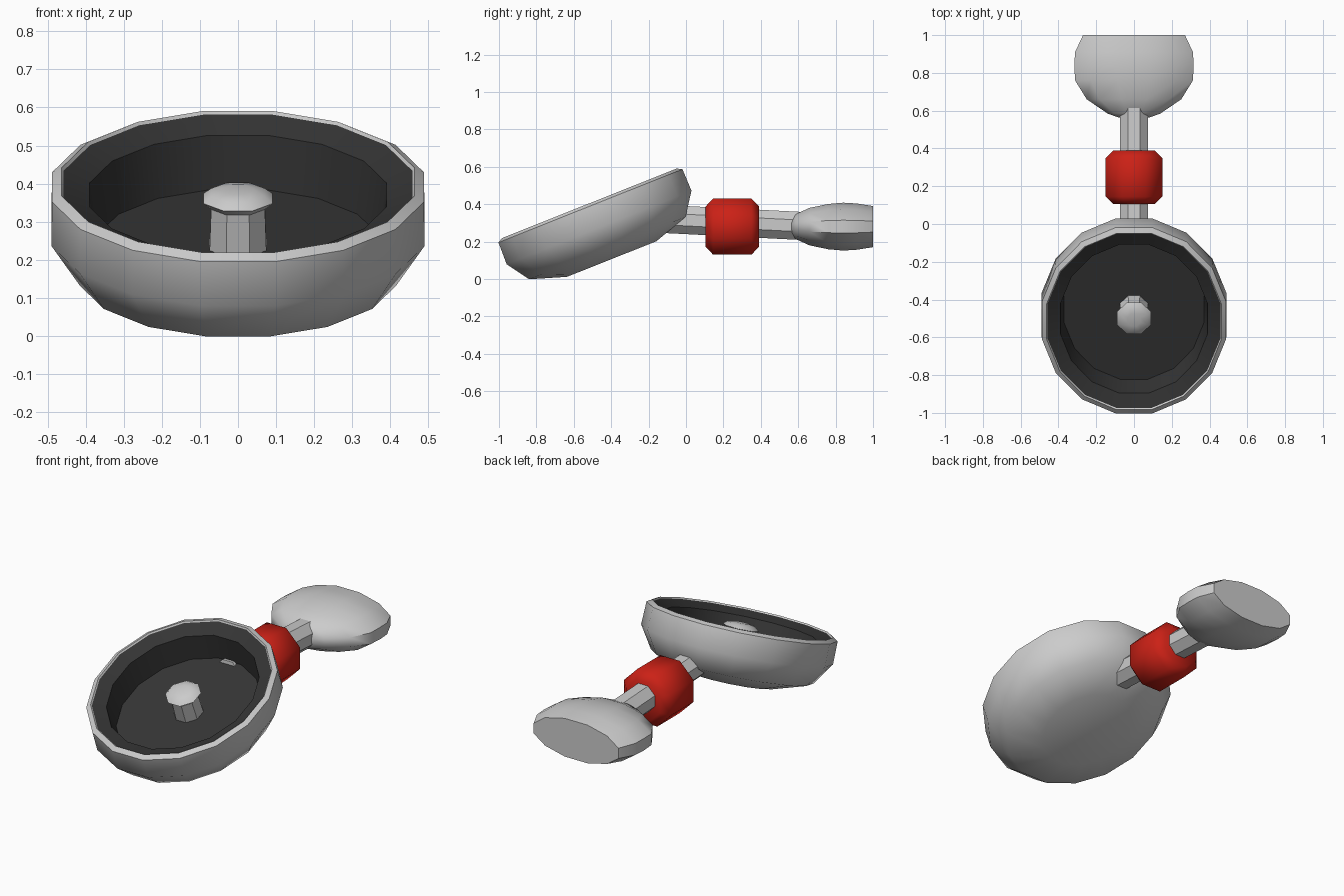
import bpy, bmesh, math
from mathutils import Matrix

if "Cube" in bpy.data.objects:
    bpy.data.objects.remove(bpy.data.objects["Cube"])


def material(name, rgb):
    m = bpy.data.materials.new(name)
    m.diffuse_color = (*rgb, 1)
    m.use_nodes = True
    m.node_tree.nodes["Principled BSDF"].inputs["Base Color"].default_value = m.diffuse_color
    return m


def loft(name, rings, sides, matrix, mat=None, cap_start=True, cap_end=True, angle=40):
    """Stack of flat-sided rings (height, half_width_x, half_width_y) along local z."""
    bm = bmesh.new()
    k = 1 / math.cos(math.pi / sides)
    loops = []
    for h, rx, ry in rings:
        loops.append([bm.verts.new((rx * k * math.cos(2 * math.pi * (i + .5) / sides),
                                    ry * k * math.sin(2 * math.pi * (i + .5) / sides), h))
                      for i in range(sides)])
    for a, b in zip(loops, loops[1:]):
        for i in range(sides):
            j = (i + 1) % sides
            bm.faces.new((a[i], a[j], b[j], b[i]))
    if cap_start:
        bm.faces.new(loops[0][::-1])
    if cap_end:
        bm.faces.new(loops[-1])
    bm.transform(matrix)
    me = bpy.data.meshes.new(name)
    bm.to_mesh(me)
    bm.free()
    ob = bpy.data.objects.new(name, me)
    bpy.context.collection.objects.link(ob)
    if mat:
        me.materials.append(mat)
    bpy.ops.object.select_all(action='DESELECT')
    ob.select_set(True)
    bpy.context.view_layer.objects.active = ob
    bpy.ops.object.shade_smooth_by_angle(angle=math.radians(angle))
    return ob


dark = material("dark_lining", (.035, .035, .035))
red = material("red_collar", (.6, .015, .008))

# Tilted dish frame; the dish is slightly longer along its slope
dish = Matrix.Rotation(math.radians(21.7), 4, 'X') @ Matrix.Translation((0, -.33, 0))
oval = lambda prof: [(h, r, r * 1.085) for h, r in prof]

# Dish shell with rim
loft("dish_shell", oval([(.246, .237), (.309, .415), (.428, .49), (.552, .488),
                         (.567, .463), (.555, .455)]), 16, dish, cap_end=False)

# Dark inside: narrow ledge, wall and floor (listed inward, so faces point up)
loft("dish_lining", oval([(.56, .46), (.53, .39), (.385, .37)]), 16, dish, dark,
     cap_start=False)

# Centre post and knob
loft("centre_post", [(.37, .075, .075), (.52, .07, .07)], 8, dish)
loft("post_knob", [(.495, .065, .065), (.52, .09, .09), (.537, .07, .07),
                   (.545, .035, .035)], 8, dish)

# Arm, sloping gently down towards the back
arm = Matrix.Translation((0, -.1, .32)) @ Matrix.Rotation(math.radians(-92.9), 4, 'X')
loft("arm", [(0, .075, .075), (.72, .075, .075)], 8, arm)

# Red collar round the arm
along_y = Matrix.Translation((0, 0, .28)) @ Matrix.Rotation(math.radians(-90), 4, 'X')
loft("collar", [(.105, .108, .108), (.145, .15, .15), (.35, .15, .15),
                (.39, .108, .108)], 8, along_y, red, angle=50)

# Flattened rounded paddle with a cut-off back end
loft("paddle", [(.563, .08, .04), (.585, .14, .066), (.66, .25, .1), (.76, .312, .121),
                (.84, .316, .128), (.91, .312, .124), (1, .27, .11)], 12, along_y, angle=50)
